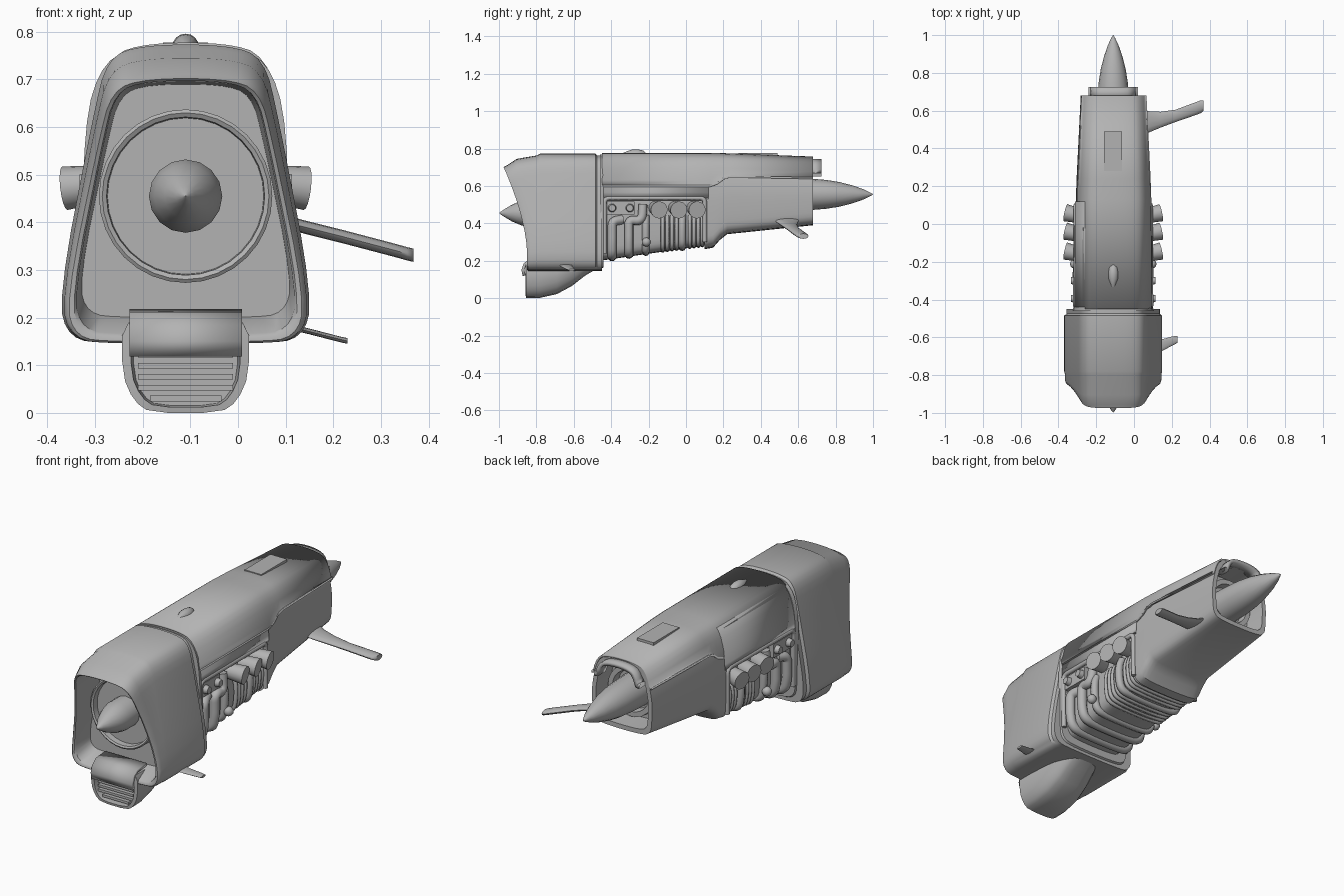
import bpy, bmesh, math
from mathutils import Vector

cube = bpy.data.objects.get("Cube")
if cube:
    bpy.data.objects.remove(cube, do_unlink=True)

CX = -0.11  # engine centreline
grey = bpy.data.materials.new("plain grey")
grey.use_nodes = True
grey.diffuse_color = (0.45, 0.45, 0.45, 1)
grey.node_tree.nodes["Principled BSDF"].inputs["Base Color"].default_value = grey.diffuse_color


def finish(name, bm, angle=35, thick=0):
    bmesh.ops.recalc_face_normals(bm, faces=bm.faces)
    mesh = bpy.data.meshes.new(name)
    bm.to_mesh(mesh)
    bm.free()
    mesh.materials.append(grey)
    obj = bpy.data.objects.new(name, mesh)
    bpy.context.collection.objects.link(obj)
    bpy.ops.object.select_all(action='DESELECT')
    obj.select_set(True)
    bpy.context.view_layer.objects.active = obj
    bpy.ops.object.shade_smooth_by_angle(angle=math.radians(angle))
    if thick:
        mod = obj.modifiers.new("thickness", 'SOLIDIFY')
        mod.thickness, mod.offset = thick, 0
    return obj


def soften(pts, closed=True, times=2):
    """Cut corners to round a polyline."""
    pts = [Vector(p) for p in pts]
    for _ in range(times):
        pairs = list(zip(pts, pts[1:] + pts[:1] if closed else pts[1:]))
        out = [q for a, b in pairs for q in (a.lerp(b, 0.25), a.lerp(b, 0.75))]
        pts = out if closed else [pts[0]] + out + [pts[-1]]
    return pts


def mirrored(half):
    return list(half) + [(-x, z) for x, z in reversed(half)]


def loft(name, rings, closed=True, start=False, end=False, angle=35, thick=0):
    bm = bmesh.new()
    rows = [[bm.verts.new(p) for p in r] for r in rings]
    n = len(rows[0])
    for a, b in zip(rows, rows[1:]):
        for i in range(n if closed else n - 1):
            j = (i + 1) % n
            bm.faces.new((a[i], a[j], b[j], b[i]))
    if start:
        bm.faces.new(rows[0])
    if end:
        bm.faces.new(rows[-1])
    return finish(name, bm, angle, thick)


def lathe(name, profile, z, sides=16, x=CX):
    turns = [2 * math.pi * i / sides for i in range(sides)]
    rings = [[(x + r * math.cos(a), y, z + r * math.sin(a)) for a in turns] for y, r in profile]
    return loft(name, rings, start=True, end=True)


def tube(name, pts, r, sides=10, times=3):
    curve = bpy.data.curves.new(name, 'CURVE')
    curve.dimensions = '3D'
    curve.bevel_depth, curve.bevel_resolution = r, 2
    curve.use_fill_caps = True
    path = soften(pts, False, times)
    spline = curve.splines.new('POLY')
    spline.points.add(len(path) - 1)
    for p, v in zip(spline.points, path):
        p.co = (*v, 1)
    temp = bpy.data.objects.new("temporary", curve)
    bpy.context.collection.objects.link(temp)
    bpy.context.view_layer.update()
    mesh = bpy.data.meshes.new_from_object(temp.evaluated_get(bpy.context.evaluated_depsgraph_get()))
    bpy.data.objects.remove(temp, do_unlink=True)
    bm = bmesh.new()
    bm.from_mesh(mesh)
    bpy.data.meshes.remove(mesh)
    return finish(name, bm, 50)


def box(name, centre, size):
    bm = bmesh.new()
    bmesh.ops.create_cube(bm, size=1)
    bmesh.ops.scale(bm, vec=size, verts=bm.verts)
    bmesh.ops.translate(bm, vec=centre, verts=bm.verts)
    return finish(name, bm)


# Nose cowl: swept lip, inner wall and back panel
cowl_half = [(.16, .145), (.245, .155), (.268, .24), (.195, .62), (.165, .745), (.09, .773)]
cowl_ring = soften(mirrored(cowl_half))


def rim_y(z):
    t = min(max((z - .25) / .45, 0), 1)
    return -.85 - .125 * t ** 1.6


def cowl(sx, sz, y=None, blend=1, lift=0):
    out = []
    for x, z in cowl_ring:
        z2 = .145 + lift + (z - .145) * sz
        out.append((CX + x * sx, y if y else -.8 + (rim_y(z2) + .8) * blend, z2))
    return out


loft("nose_cowl", [cowl(.95, .985, -.45), cowl(.95, .985, -.475), cowl(1, 1, -.485), cowl(1, 1, -.78),
                   cowl(.985, .985, -.795), cowl(.98, .955, blend=.6), cowl(.96, .9, blend=.9),
                   cowl(.94, .88, blend=1, lift=.004), cowl(.90, .86, blend=.98, lift=.012),
                   cowl(.88, .85, blend=.85, lift=.02), cowl(.84, .78, -.74, lift=.055)],
     start=True, end=True)
lathe("intake_ring", [(-.73, .182), (-.79, .182), (-.795, .175), (-.79, .166), (-.76, .164)], .455, 32)
lathe("nose_spinner", [(-.75, .077), (-.83, .077), (-.88, .066), (-.93, .045), (-.97, .021), (-.99, .008), (-.998, .001)], .455)


# Hull sections: width, top and bottom
def hull_half(w, top, bottom):
    return [(w * .55, bottom), (w * .95, bottom + .015), (w, bottom + .1), (w, top - .16),
            (w * .8, top - .025), (w * .4, top)]


def hull(y, w, top, bottom, k=1):
    mid = (top + bottom) / 2
    return [(CX + x * k, y, mid + (z - mid) * k) for x, z in soften(mirrored(hull_half(w, top, bottom)))]


loft("engine_core", [hull(-.46, .175, .74, .2), hull(.13, .17, .74, .285)], start=True, end=True)
loft("front_bulkhead", [hull(-.46, .215, .768, .155), hull(-.44, .21, .768, .165)], start=True, end=True)
loft("tail_shell", [hull(.1, .198, .768, .262), hull(.145, .197, .768, .27), hull(.18, .196, .767, .31),
                    hull(.22, .195, .766, .342), hull(.68, .172, .748, .39), hull(.68, .172, .748, .39, .87),
                    hull(.57, .172, .748, .39, .83)], start=True, end=True)


# Upper cover and the skirt above the engine bay
def arch(y, w, top, low, grow=0):
    chain = [(w, .5), (w, top - .16), (w * .8, top - .025), (w * .4, top)]
    return [(CX + x, y, max(z, low)) for x, z in soften([(x + grow, z + grow) for x, z in mirrored(chain)], False)]


loft("side_skirt", [arch(-.45, .2, .765, .535), arch(.12, .197, .765, .535)], closed=False, thick=.012)
loft("top_cover", [arch(-.45, .2, .768, .6, .004), arch(.13, .197, .768, .6, .004), arch(.17, .196, .767, .615, .004),
                   arch(.205, .195, .766, .642, .004), arch(.24, .194, .765, .65, .004),
                   arch(.68, .172, .748, .642, .004)], closed=False, thick=.01)
loft("rear_hood", [arch(y, .13, .735, .66) for y in (.66, .725)], closed=False, thick=.02)
lathe("rear_ring", [(.56, .135), (.61, .13), (.61, .105), (.57, .1)], .56, 24)
lathe("tail_cone", [(.56, .088), (.68, .083), (.75, .077), (.82, .066), (.89, .048), (.95, .027), (.985, .01), (1, .001)], .555)

# Top details
box("top_hatch", (CX, .385, .768), (.095, .21, .018))
bump = lathe("top_teardrop", [(-.345, .002), (-.33, .012), (-.29, .026), (-.26, .028), (-.23, .022), (-.21, .004)], .768)

# Chin scoop with hollow mouth and slats


def scoop(y, bottom, w=.133, top=.19, k=1):
    half = [(w * .55, bottom), (w * .82, bottom + .025), (w, bottom + .08), (w, top), (w * .6, top)]
    mid = .085
    return [(CX + x * k, y, mid + (z - mid) * k) for x, z in soften(mirrored(half), times=1)]


loft("chin_scoop", [scoop(-.48, .155, .1, .26), scoop(-.54, .12, .11, .24), scoop(-.61, .065, .12), scoop(-.69, .022, .128),
                    scoop(-.78, .002), scoop(-.855, 0), scoop(-.857, 0, k=.86), scoop(-.8, 0, k=.82)],
     start=True, end=True, angle=45)
for i in range(5):
    z = .03 + i * .023
    box("scoop_slat", (CX, -.825, z), (.15 if i == 0 else .2, .04, .012))
lip = [(-.865, .12), (-.872, .15), (-.862, .18), (-.835, .203), (-.76, .21)]
loft("scoop_lip", [[(CX - .118, y, z), (CX + .118, y, z)] for y, z in lip], closed=False, thick=.016)


# Engine bay, repeated on both sides
def bay_floor(y):
    return .212 + (y + .4) * .135


def belly_pipe(name, y, r, head, out=.19):
    z = bay_floor(y) + r * .4
    side = head + [(out, y, z + .07), (out * .93, y, z + .01), (out * .6, y, z)]
    path = side + [(-px, py, pz) for px, py, pz in reversed(side)]
    tube(name, [(CX + px, py, pz) for px, py, pz in path], r)


belly_pipe("front_belly_pipe", -.395, .025, [(.17, -.34, .42), (.19, -.395, .41), (.19, -.395, .36)])
belly_pipe("bent_belly_pipe", -.305, .025, [(.18, -.23, .5), (.19, -.235, .41), (.19, -.305, .42), (.19, -.305, .36)])
belly_pipe("long_belly_pipe", -.215, .02, [(.17, -.215, .44), (.185, -.215, .40)], .183)
belly_pipe("rear_belly_pipe", -.02, .02, [(.17, -.02, .45), (.19, -.02, .41)])
for y in (-.125, -.1, -.075, -.05, .02, .043, .066, .087):
    belly_pipe("thin_belly_pipe", y, .0105, [(.17, y, .44), (.186, y, .4)], .186)

for s in (-1, 1):
    # Frame around the bay
    frame = [(.198, -.435, .24), (.2, -.435, .48), (.2, -.435, .535), (.2, -.38, .535), (.198, .05, .535),
             (.198, .1, .535), (.198, .1, .48), (.197, .1, .3)]
    tube("bay_frame", [(CX + s * x, y, z) for x, y, z in frame], .012, times=2)
    # Exhaust stubs
    for y in (-.155, -.05, .048):
        bm = bmesh.new()
        bmesh.ops.create_cone(bm, cap_ends=True, segments=16, radius1=.036, radius2=.046, depth=.11)
        stub = finish("exhaust_stub", bm)
        stub.rotation_euler = Vector((s, .22, -.12)).to_track_quat('Z', 'Y').to_euler()
        stub.location = (CX + s * .2, y, .478)
    # Bolt plate
    box("bolt_plate", (CX + s * .185, -.35, .482), (.03, .15, .07))
    for y in (-.395, -.3):
        bm = bmesh.new()
        bmesh.ops.create_cone(bm, cap_ends=True, segments=12, radius1=.024, radius2=.018, depth=.03)
        bolt = finish("plate_bolt", bm)
        bolt.rotation_euler = (0, s * math.pi / 2, 0)
        bolt.location = (CX + s * .208, y, .482)
    # Valve ball
    bm = bmesh.new()
    bmesh.ops.create_uvsphere(bm, u_segments=12, v_segments=8, radius=.024)
    finish("valve_ball", bm).location = (CX + s * .205, -.212, .3)


# Side fins on one side: stations of x, leading y, trailing y and height
def fin(name, stations, thick):
    rings = []
    for x, y0, y1, z in stations:
        mid, half = (y0 + y1) / 2, (y1 - y0) / 2
        ring = [(math.cos(a * math.pi / 6), math.sin(a * math.pi / 6)) for a in range(12)]
        rings.append([(x, mid + half * c, z + thick / 2 * d) for c, d in ring])
    loft(name, rings, start=True, end=True, angle=50)


fin("large_side_fin", [(.03, .46, .61, .425), (.08, .485, .597, .406), (.14, .51, .594, .39), (.22, .54, .605, .37),
                       (.33, .578, .646, .341), (.355, .588, .655, .334), (.368, .6, .655, .331)], .028)
fin("small_side_fin", [(.09, -.69, -.6, .185), (.15, -.672, -.61, .171), (.2, -.645, -.596, .158),
                       (.22, -.635, -.592, .153), (.23, -.628, -.594, .151)], .012)
